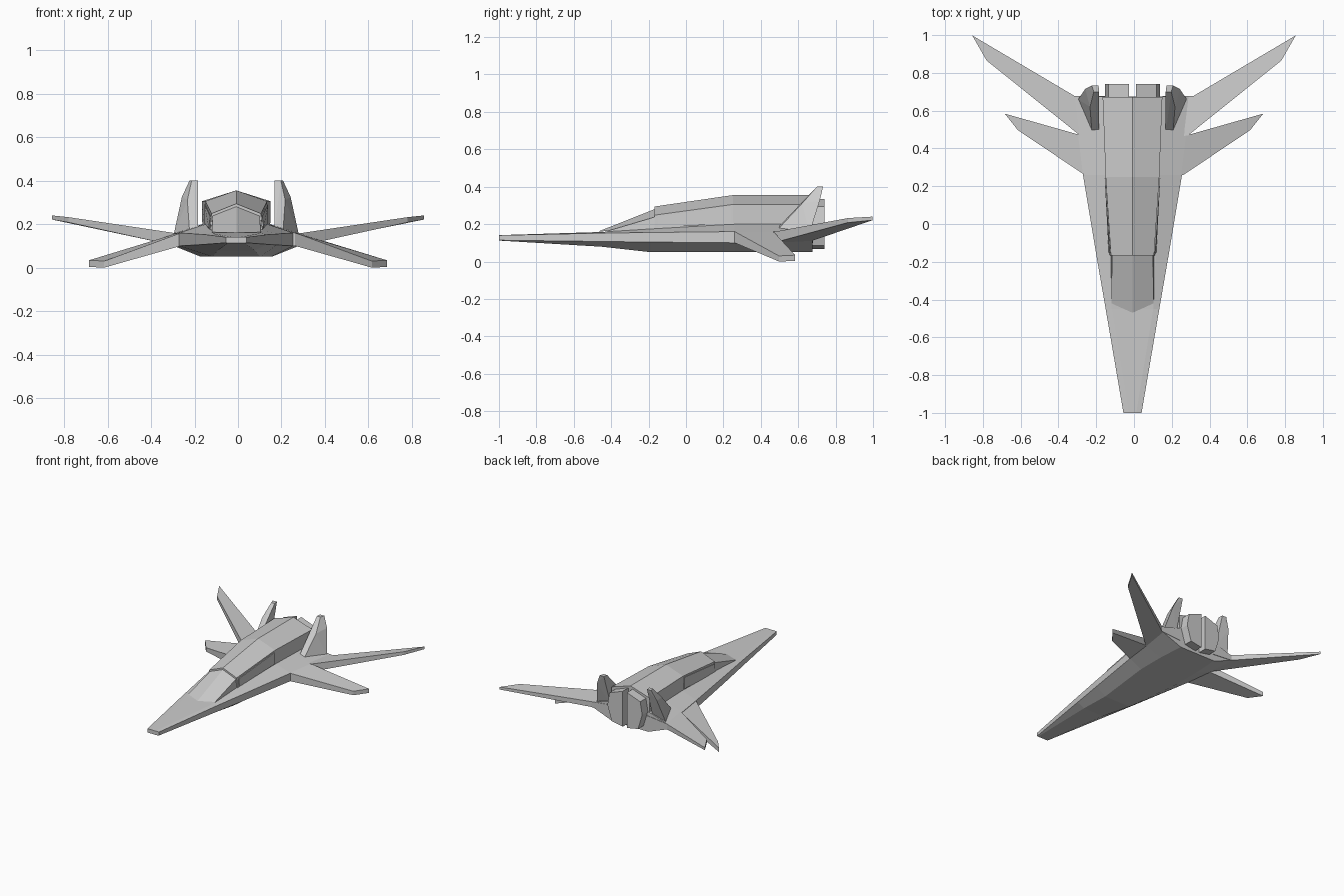
import bpy, bmesh

CX = -0.008  # centre line of the fuselage


def finish(name, bm):
    bmesh.ops.remove_doubles(bm, verts=bm.verts, dist=1e-5)
    bmesh.ops.recalc_face_normals(bm, faces=bm.faces)
    me = bpy.data.meshes.new(name)
    bm.to_mesh(me)
    bm.free()
    ob = bpy.data.objects.new(name, me)
    bpy.context.collection.objects.link(ob)
    return ob


def loft(name, rings):
    """Skin a list of closed rings with equal point counts, capping both ends."""
    bm = bmesh.new()
    vs = [[bm.verts.new(p) for p in r] for r in rings]
    n = len(rings[0])
    for a, b in zip(vs, vs[1:]):
        for i in range(n):
            j = (i + 1) % n
            bm.faces.new((a[i], a[j], b[j], b[i]))
    bm.faces.new(vs[0])
    bm.faces.new(vs[-1])
    return finish(name, bm)


def mirrored_ring(half):
    """Half ring (x, y, z) listed top to bottom, reflected about the centre line."""
    right = [(CX + x, y, z) for x, y, z in half]
    left = [(CX - x, y, z) for x, y, z in reversed(half) if x > 0]
    return right + left


def both_sides(name, build, cx):
    for side, s in (("right", 1), ("left", -1)):
        build(side + "_" + name, lambda x: cx + s * x)


def plate(name, pts, cx=0.0):
    """Mirrored pair of plates; each point is (x, y, bottom z, top z)."""
    def build(n, fx):
        loft(n, [[(fx(x), y, b) for x, y, b, t in pts],
                 [(fx(x), y, t) for x, y, b, t in pts]])
    both_sides(name, build, cx)


# Hull: y, deck half width, deck z, edge half width, edge top z, edge bottom z, keel half width, keel z
sections = [
    (-1.00, 0.020, 0.141, 0.048, 0.140, 0.114, 0.040, 0.112),
    (-0.45, 0.110, 0.158, 0.142, 0.152, 0.107, 0.085, 0.079),
    (-0.19, 0.122, 0.174, 0.187, 0.155, 0.104, 0.110, 0.050),
    (0.26, 0.140, 0.200, 0.262, 0.160, 0.100, 0.163, 0.050),
    (0.47, 0.150, 0.200, 0.288, 0.155, 0.100, 0.163, 0.050),
    (0.675, 0.155, 0.200, 0.312, 0.150, 0.112, 0.150, 0.050),
]
loft("hull", [mirrored_ring([(dw, y, dz), (ew, y, et), (ew, y, eb), (kw, y, kz)])
              for y, dw, dz, ew, et, eb, kw, kz in sections])

# Sloping windshield in front of the spine
loft("windshield", [
    mirrored_ring([(0, -0.47, 0.160), (0.112, -0.42, 0.163), (0.113, -0.42, 0.13)]),
    mirrored_ring([(0, -0.16, 0.283), (0.108, -0.16, 0.240), (0.120, -0.16, 0.13)]),
])

# Faceted spine with a ridge, running to the tail
loft("spine", [mirrored_ring([(0, y, pz), (sw, y, sz), (bw, y, 0.13)])
               for y, pz, sw, sz, bw in (
                   (-0.168, 0.294, 0.114, 0.248, 0.124),
                   (0.25, 0.355, 0.142, 0.305, 0.141),
                   (0.672, 0.355, 0.158, 0.305, 0.155))])


# Thin window panels on the flanks of the spine
def window(name, fx):
    a = [(0.123, -0.15, 0.18), (0.117, -0.15, 0.236), (0.144, 0.24, 0.293), (0.144, 0.24, 0.205)]
    loft(name, [[(fx(x + d), y, z) for x, y, z in a] for d in (-0.01, 0.003)])


both_sides("side_window", window, CX)

# Forward wings droop down, rear wings rise
plate("front_wing", [(0.15, 0.26, 0.10, 0.17), (0.262, 0.26, 0.10, 0.16),
                     (0.615, 0.497, 0.0, 0.03), (0.684, 0.584, 0.003, 0.034),
                     (0.288, 0.472, 0.10, 0.155), (0.15, 0.472, 0.10, 0.17)])
plate("rear_wing", [(0.15, 0.46, 0.09, 0.17), (0.285, 0.468, 0.10, 0.158),
                    (0.780, 0.865, 0.208, 0.232), (0.856, 0.998, 0.221, 0.240),
                    (0.315, 0.678, 0.112, 0.152), (0.15, 0.678, 0.10, 0.17)])


# Swept tail fins with a flat inner face
def fin(name, fx):
    pts = [(0.176, 0.48, 0.17), (0.215, 0.49, 0.17), (0.288, 0.66, 0.15), (0.176, 0.66, 0.17),
           (0.250, 0.715, 0.325), (0.225, 0.62, 0.31), (0.176, 0.62, 0.31),
           (0.176, 0.70, 0.40), (0.205, 0.70, 0.40), (0.215, 0.733, 0.40), (0.180, 0.733, 0.40)]
    bm = bmesh.new()
    vs = [bm.verts.new((fx(x), y, z)) for x, y, z in pts]
    res = bmesh.ops.convex_hull(bm, input=vs)
    loose = [v for v in bm.verts if not v.link_faces]
    bmesh.ops.delete(bm, geom=loose, context='VERTS')
    finish(name, bm)


both_sides("tail_fin", fin, CX)


# Twin faceted engine blocks at the stern
def engine(name, fx):
    prof = [(0.018, 0.335), (0.128, 0.295), (0.145, 0.20), (0.110, 0.085), (0.018, 0.068)]
    loft(name, [[(fx(x), y, z) for x, z in prof] for y in (0.64, 0.74)])


both_sides("engine", engine, CX)
